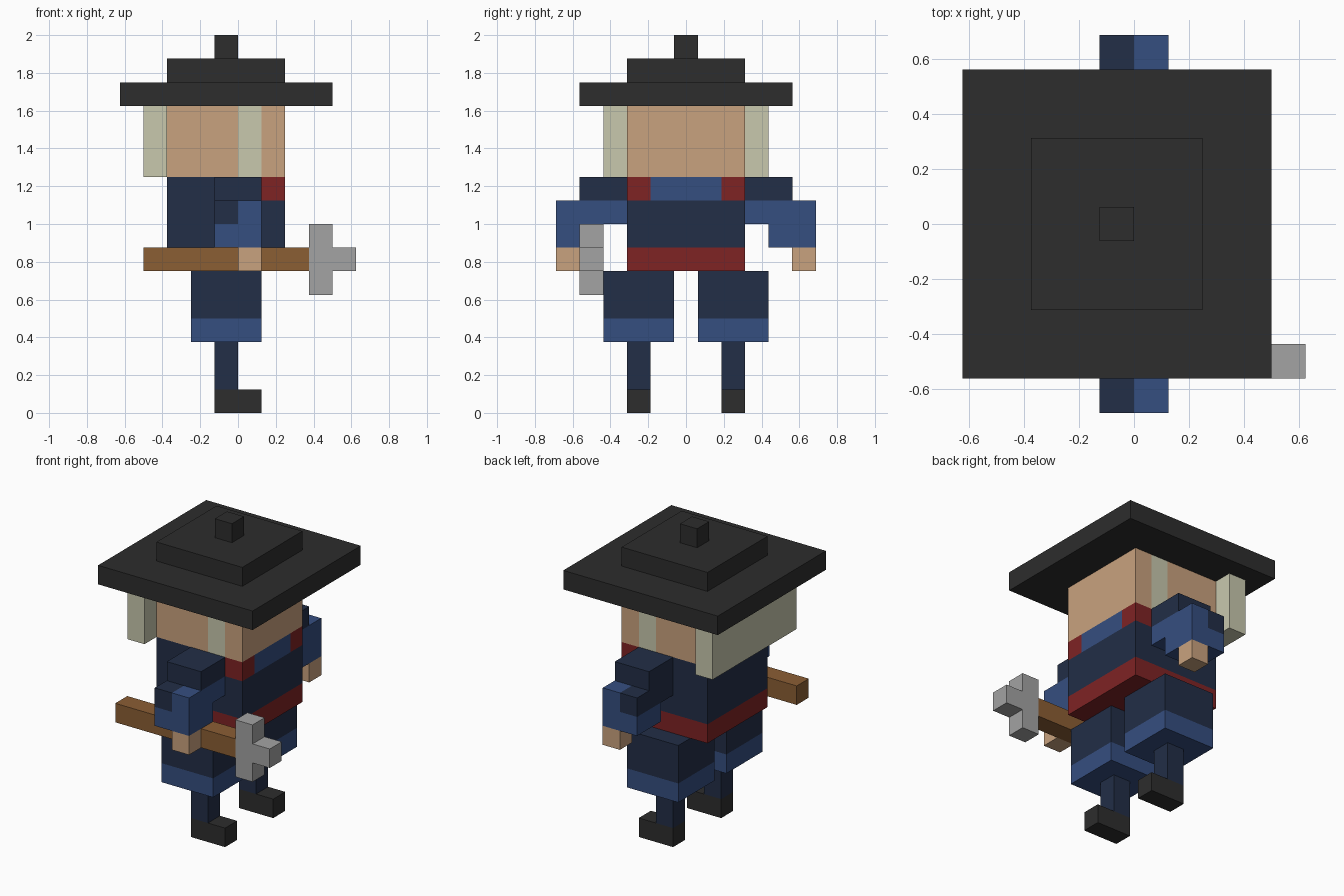
import bpy, bmesh, math
from mathutils import Vector

if "Cube" in bpy.data.objects:
    bpy.data.objects.remove(bpy.data.objects["Cube"])

U = 0.125  # edge of one block


def srgb(h):
    c = [int(h[i:i + 2], 16) / 255 for i in (0, 2, 4)]
    return [v / 12.92 if v <= 0.04045 else ((v + 0.055) / 1.055) ** 2.4 for v in c] + [1]


MATS = {}
for name, h in dict(charcoal="2d2d2d", skin="c9a27e", pale_hair="c8c8ae", navy="222e47",
                    blue="354e80", dark_red="7e2324", wood="8b5e34", steel="a3a3a3").items():
    MATS[name] = bpy.data.materials.new(name)
    MATS[name].diffuse_color = srgb(h)


def part(name, *boxes):
    """Fill boxes (x0, x1, y0, y1, z0, z1, colour) with blocks, later boxes repaint
    earlier ones, and keep only the outer skin, merged into large flat faces."""
    cells = {}
    for x0, x1, y0, y1, z0, z1, col in boxes:
        for x in range(x0, x1):
            for y in range(round(y0 + .5), round(y1 + .5)):
                for z in range(z0, z1):
                    cells[x, y, z] = col
    cols = sorted(set(cells.values()))
    bm = bmesh.new()
    verts = {}
    for (x, y, z), col in cells.items():
        for a in range(3):
            for s in (-1, 1):
                n = [x, y, z]
                n[a] += s
                if tuple(n) in cells:
                    continue
                b, c = (a + 1) % 3, (a + 2) % 3
                loop = []
                for db, dc in ((0, 0), (1, 0), (1, 1), (0, 1))[::s]:
                    k = [x, y, z]
                    k[a] += (s + 1) // 2
                    k[b] += db
                    k[c] += dc
                    k = tuple(k)
                    if k not in verts:
                        verts[k] = bm.verts.new(Vector((k[0], k[1] - .5, k[2])) * U)
                    loop.append(verts[k])
                bm.faces.new(loop).material_index = cols.index(col)
    bmesh.ops.dissolve_limit(bm, angle_limit=math.radians(1), verts=bm.verts[:],
                             edges=bm.edges[:], delimit={'MATERIAL'})
    me = bpy.data.meshes.new(name)
    bm.to_mesh(me)
    bm.free()
    for c in cols:
        me.materials.append(MATS[c])
    bpy.context.collection.objects.link(bpy.data.objects.new(name, me))


def flip(box):
    x0, x1, y0, y1, z0, z1, col = box
    return x0, x1, -y1, -y0, z0, z1, col


def pair(name, *boxes):
    """Build a part on the +y side and its mirror image on the -y side."""
    part(name + "_left", *boxes)
    part(name + "_right", *map(flip, boxes))


# Hat: brim, crown and knob
part("hat", (-5, 4, -4.5, 4.5, 13, 14, "charcoal"),
     (-3, 2, -2.5, 2.5, 14, 15, "charcoal"),
     (-1, 0, -.5, .5, 15, 16, "charcoal"))

# Head with pale sideburns, and hair behind it
sideburn = (0, 1, 1.5, 2.5, 10, 13, "pale_hair")
part("head", (-3, 2, -2.5, 2.5, 10, 13, "skin"), sideburn, flip(sideburn))
part("back_hair", (-4, -3, -3.5, 3.5, 10, 13, "pale_hair"))

# Torso with belt, lapels and shirt front
lapel = (1, 2, 1.5, 2.5, 9, 10, "dark_red")
part("torso", (-3, 2, -2.5, 2.5, 7, 10, "navy"),
     (-3, 2, -2.5, 2.5, 6, 7, "dark_red"),
     (1, 2, -1.5, 1.5, 9, 10, "blue"), lapel, flip(lapel))

# Arms: navy shoulder and rear sleeve, blue sleeve, hand
pair("arm", (-1, 1, 2.5, 4.5, 9, 10, "navy"),
     (-1, 0, 2.5, 5.5, 8, 9, "navy"),
     (0, 1, 2.5, 5.5, 8, 9, "blue"),
     (-1, 1, 3.5, 5.5, 7, 8, "blue"),
     (0, 1, 4.5, 5.5, 6, 7, "skin"))

# Legs: wide trousers with blue hem, shin, foot
pair("leg", (-2, 1, .5, 3.5, 4, 6, "navy"),
     (-2, 1, .5, 3.5, 3, 4, "blue"),
     (-1, 0, 1.5, 2.5, 1, 3, "navy"),
     (-1, 1, 1.5, 2.5, 0, 1, "charcoal"))

# Pole weapon held on the right side
part("pole", (-4, 3, -4.5, -3.5, 6, 7, "wood"))
part("pole_head", (3, 4, -4.5, -3.5, 5, 8, "steel"),
     (4, 5, -4.5, -3.5, 6, 7, "steel"))

for m in bpy.data.materials:
    if m.users and not m.is_grease_pencil:
        m.use_nodes = True
        m.node_tree.nodes["Principled BSDF"].inputs["Base Color"].default_value = m.diffuse_color
